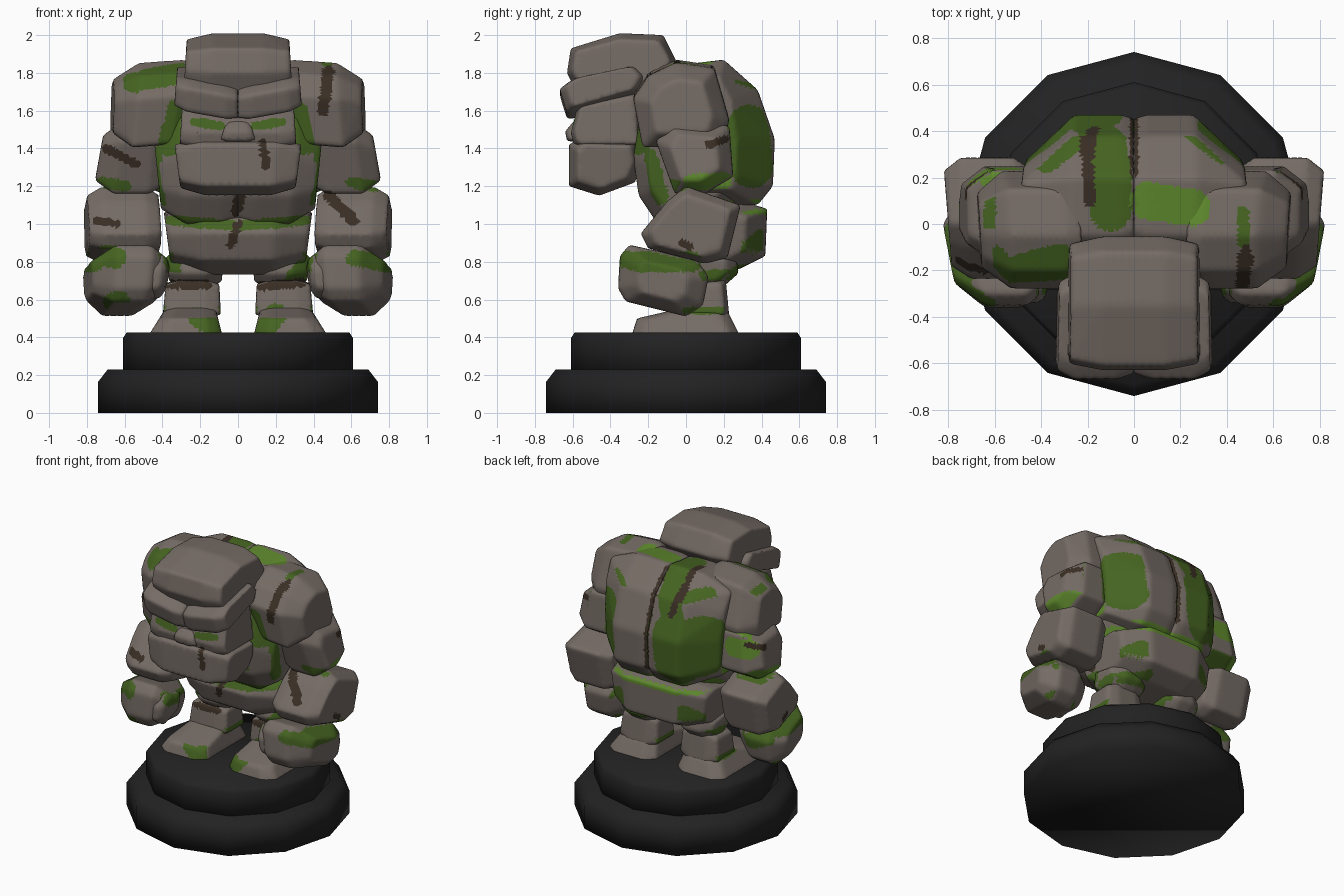
import bpy, bmesh, math


def material(name, rgb):
    m = bpy.data.materials.new(name)
    m.diffuse_color = (*rgb, 1)
    return m


STONE = material("stone", (0.178, 0.148, 0.13))
MOSS = material("dark moss", (0.06, 0.127, 0.015))
LIGHT = material("light moss", (0.112, 0.25, 0.026))
CRACK = material("brown crack", (0.042, 0.028, 0.018))
BASE = material("black base", (0.016, 0.016, 0.016))

# Painted strokes: view, start u v, end u v, radius
# (F front, C front behind the head, H head front, B back: x z; S both sides: y z; T top: x y)
dark_front = [
    ("C", -.56, 1.75, -.3, 1.79, .05), ("C", -.32, 1.6, -.36, 1.42, .06),
    ("C", .32, 1.6, .36, 1.42, .05), ("C", -.36, 1.02, 0, .99, .028),
    ("C", 0, .99, .36, 1.02, .028), ("C", .05, 1.19, .25, 1.2, .022),
    ("C", -.7, .83, -.65, .82, .06), ("C", -.67, .59, -.62, .6, .045),
    ("C", .62, .82, .75, .8, .045), ("C", -.22, .51, -.12, .44, .05),
    ("C", .14, .45, .2, .52, .06), ("C", .34, .76, .3, .71, .05),
    ("C", -.72, 1.22, -.6, 1.2, .03), ("C", .6, 1.22, .72, 1.2, .03),
    ("C", -.4, 1.4, -.3, 1.4, .03), ("C", .4, 1.4, .3, 1.4, .03),
    ("H", .09, 1.52, .23, 1.54, .024), ("H", -.09, 1.52, -.23, 1.54, .024)]
dark_rest = [
    ("T", -.56, -.2, -.32, -.14, .055), ("T", -.1, .06, -.1, .25, .09),
    ("T", -.38, .28, -.22, .4, .06), ("T", .25, .4, .38, .3, .04),
    ("T", .47, -.08, .47, .05, .025), ("T", -.62, .12, -.62, 0, .025),
    ("B", -.12, 1.75, -.22, 1.5, .09), ("B", -.2, 1.48, -.22, 1.28, .15),
    ("B", .38, 1.52, .38, 1.3, .1), ("B", -.7, 1.2, -.5, 1.2, .05),
    ("B", -.7, .75, -.6, .7, .06), ("B", .15, .76, .3, .74, .04),
    ("S", .33, 1.52, .35, 1.3, .11), ("S", -.2, 1.35, -.14, 1.15, .05),
    ("S", -.25, .8, .03, .8, .055), ("S", .1, .73, .22, .73, .03),
    ("S", .34, .87, .4, .92, .05), ("S", 0, .54, .2, .54, .02)]
light = [
    ("T", .06, .1, .25, .07, .08), ("T", -.62, .2, -.52, .2, .045),
    ("S", .03, 1.22, .2, 1.23, .045), ("B", -.35, 1.09, .35, 1.09, .04),
    ("B", -.65, 1.42, -.55, 1.42, .07)]
cracks = [
    ("H", .13, 1.43, .15, 1.31, .022), ("C", .03, 1.2, -.01, 1.07, .028),
    ("C", 0, 1.0, -.04, .89, .022), ("C", .48, 1.81, .45, 1.6, .03),
    ("C", -.7, 1.4, -.54, 1.32, .022), ("C", .48, 1.15, .61, 1.02, .03),
    ("C", -.75, 1.02, -.64, 1.0, .02), ("C", -.36, .68, -.16, .68, .025),
    ("C", .12, .67, .34, .69, .025), ("B", 0, 1.8, 0, 1.2, .018),
    ("B", -.2, 1.8, -.17, 1.62, .025), ("T", -.21, .4, -.19, .1, .025),
    ("T", 0, .45, 0, .22, .018), ("S", .12, 1.42, .21, 1.45, .02),
    ("T", .47, -.22, .47, -.14, .025), ("S", -.02, .9, .02, .88, .02)]
STROKES = ([(s, 3) for s in cracks] + [(s, 2) for s in light]
           + [(s, 1) for s in dark_front + dark_rest])


def paint(c, n):
    """Material index for a face from its centre and direction."""
    spots = {}
    if n.y < -.3:
        spots["H" if c.y < -.4 else "C"] = (c.x, c.z)
    if n.y > .3 and c.y > 0:
        spots["B"] = (c.x, c.z)
    if abs(n.x) > .5 and c.y > -.4:
        spots["S"] = (c.y, c.z)
    if n.z > .5 and c.z > 1.4 and c.y > -.3:
        spots["T"] = (c.x, c.y)
    for (view, u0, v0, u1, v1, r), index in STROKES:
        if view in spots:
            u, v = spots[view]
            du, dv = u1 - u0, v1 - v0
            t = ((u - u0) * du + (v - v0) * dv) / (du * du + dv * dv)
            t = min(1, max(0, t))
            if math.hypot(u - u0 - t * du, v - v0 - t * dv) < r:
                return index
    return 0


def finish(name, bm, mats, angle):
    for f in bm.faces:
        f.smooth = True
    for e in bm.edges:
        e.smooth = e.calc_face_angle(0) < angle
    me = bpy.data.meshes.new(name)
    bm.to_mesh(me)
    bm.free()
    for m in mats:
        me.materials.append(m)
    bpy.context.collection.objects.link(bpy.data.objects.new(name, me))


def rock(name, side, top, bot, inset=(.8, .8), cuts=(.2, .8), flat=1, tilt=0, yaw=0,
         sign=1, soft=2):
    """Convex boulder: side outline (y, z), x range at its top and bottom.
    The outline shrinks by inset at both ends, beginning at the cuts."""
    bm = bmesh.new()
    cy = sum(p[0] for p in side) / len(side)
    cz = sum(p[1] for p in side) / len(side)
    z0, z1 = min(p[1] for p in side), max(p[1] for p in side)
    for frac, k in ((0, inset[0]), (cuts[0], 1), (cuts[1], 1), (1, inset[1])):
        kz = 1 - (1 - k) * flat
        for y, z in side:
            y, z = cy + (y - cy) * k, cz + (z - cz) * kz
            h = (z - z0) / (z1 - z0)
            a = bot[0] + (top[0] - bot[0]) * h
            b = bot[1] + (top[1] - bot[1]) * h
            x = a + (b - a) * frac + yaw * (y - cy)
            bm.verts.new((sign * x, y, z + tilt * (frac - .5)))
    bmesh.ops.convex_hull(bm, input=bm.verts[:])
    loose = [v for v in bm.verts if not v.link_faces]
    bmesh.ops.delete(bm, geom=loose, context='VERTS')
    # refine, then soften the edges
    for _ in range(6):
        long = [e for e in bm.edges if e.calc_length() > .03]
        if not long:
            break
        bmesh.ops.subdivide_edges(bm, edges=long, cuts=1)
        bmesh.ops.triangulate(bm, faces=bm.faces[:])
    for _ in range(soft):
        bmesh.ops.smooth_vert(bm, verts=bm.verts[:], factor=.5, use_axis_x=True,
                              use_axis_y=True, use_axis_z=True)
    bmesh.ops.recalc_face_normals(bm, faces=bm.faces[:])
    bm.normal_update()
    for f in bm.faces:
        f.material_index = paint(f.calc_center_median(), f.normal)
    finish(name, bm, (STONE, MOSS, LIGHT, CRACK), 1.1)


def pair(name, *args, **kw):
    rock("left_" + name, *args, sign=1, **kw)
    rock("right_" + name, *args, sign=-1, **kw)


def plinth(name, profile):
    """Twelve-sided disc from (radius, z) points."""
    bm = bmesh.new()
    rings = [[bm.verts.new((r * math.cos(i * math.pi / 6), r * math.sin(i * math.pi / 6), z))
              for i in range(12)] for r, z in profile]
    for lo, hi in zip(rings, rings[1:]):
        for i in range(12):
            j = (i + 1) % 12
            bm.faces.new((lo[i], lo[j], hi[j], hi[i]))
    bm.faces.new(rings[0][::-1])
    bm.faces.new(rings[-1])
    finish(name, bm, (BASE,), .65)


# Stepped base
plinth("lower_base", [(.74, 0), (.74, .165), (.69, .23)])
plinth("upper_base", [(.61, .2), (.61, .395), (.59, .425)])

# Legs
pair("foot", [(-.29, .4), (-.26, .5), (0, .56), (.22, .54), (.29, .4)], (.12, .38), (.08, .48))
pair("shin", [(-.01, .7), (.21, .71), (.23, .5), (-.03, .5)], (.1, .38), (.09, .4),
     cuts=(.25, .75))
pair("thigh", [(0, .88), (.26, .84), (.28, .74), (.2, .67), (.05, .65), (-.04, .74)],
     (.07, .39), (.09, .36), inset=(.6, .6), cuts=(.3, .7))

# Trunk
rock("pelvis", [(-.15, 1.03), (-.19, .95), (-.14, .81), (0, .73), (.28, .76), (.42, .83),
                (.43, 1.08), (.3, 1.12), (-.05, 1.08)], (-.4, .4), (-.35, .35),
     inset=(.66, .66), cuts=(.24, .76), flat=.85)
pair("chest", [(-.24, 1.6), (-.28, 1.35), (-.25, 1.15), (-.15, 1.0), (.15, 1.0),
               (.3, 1.15), (.25, 1.6)], (-.02, .46), (-.02, .4), inset=(.88, .7),
     cuts=(.25, .7))
pair("back", [(-.2, 1.3), (-.22, 1.65), (-.05, 1.84), (.2, 1.87), (.38, 1.71), (.47, 1.45),
              (.46, 1.2), (.38, 1.1), (0, 1.1)], (0, .49), (0, .45), inset=(.95, .36),
     cuts=(.12, .55), flat=.35)

# Arms
pair("shoulder", [(-.28, 1.67), (-.2, 1.79), (-.05, 1.86), (.15, 1.83), (.23, 1.55),
                  (.19, 1.42), (-.23, 1.41)], (.22, .66), (.32, .67), inset=(.9, .64),
     cuts=(.15, .7), tilt=-.03, yaw=.06)
pair("upper_arm", [(-.16, 1.44), (-.1, 1.55), (.23, 1.52), (.25, 1.25), (.1, 1.16),
                   (-.06, 1.16)], (.37, .7), (.4, .77), inset=(.8, .62), cuts=(.2, .7))
pair("forearm", [(0, 1.2), (.29, 1.1), (.22, .82), (.1, .79), (-.2, .87), (-.24, .95),
                 (-.1, 1.12)], (.42, .8), (.42, .8), inset=(.82, .8), yaw=.08)
pair("fist", [(-.35, .83), (-.3, .89), (.06, .81), (.12, .72), (.09, .57), (0, .51),
              (-.32, .59), (-.36, .66)], (.37, .8), (.44, .79), inset=(.6, .55),
     cuts=(.28, .72), yaw=.2)
pair("thumb", [(-.34, .66), (-.34, .76), (-.28, .84), (-.12, .8), (-.12, .68), (-.26, .6)],
     (.36, .5), (.39, .52), inset=(.7, .8), yaw=-.1)

# Head
rock("skull", [(-.57, 1.68), (-.63, 1.8), (-.61, 1.93), (-.35, 2.01), (-.12, 2.0),
               (-.05, 1.86), (-.2, 1.66)], (-.27, .27), (-.29, .29), inset=(.9, .9),
     cuts=(.25, .75), flat=2)
rock("face", [(-.59, 1.41), (-.61, 1.48), (-.57, 1.64), (-.25, 1.7), (-.23, 1.41)],
     (-.29, .29), (-.31, .31), inset=(.88, .88), cuts=(.12, .88))
pair("brow", [(-.67, 1.7), (-.63, 1.57), (-.25, 1.68), (-.21, 1.76), (-.27, 1.82),
              (-.6, 1.75)], (0, .32), (0, .34), inset=(.9, .85), tilt=.06)
rock("nose", [(-.63, 1.44), (-.64, 1.49), (-.59, 1.55), (-.48, 1.55), (-.48, 1.42)],
     (-.06, .06), (-.1, .1), soft=1)
rock("jaw", [(-.62, 1.2), (-.62, 1.42), (-.57, 1.45), (-.25, 1.44), (-.23, 1.33),
             (-.27, 1.22), (-.46, 1.15)], (-.34, .34), (-.3, .3), inset=(.76, .76),
     flat=.9)
